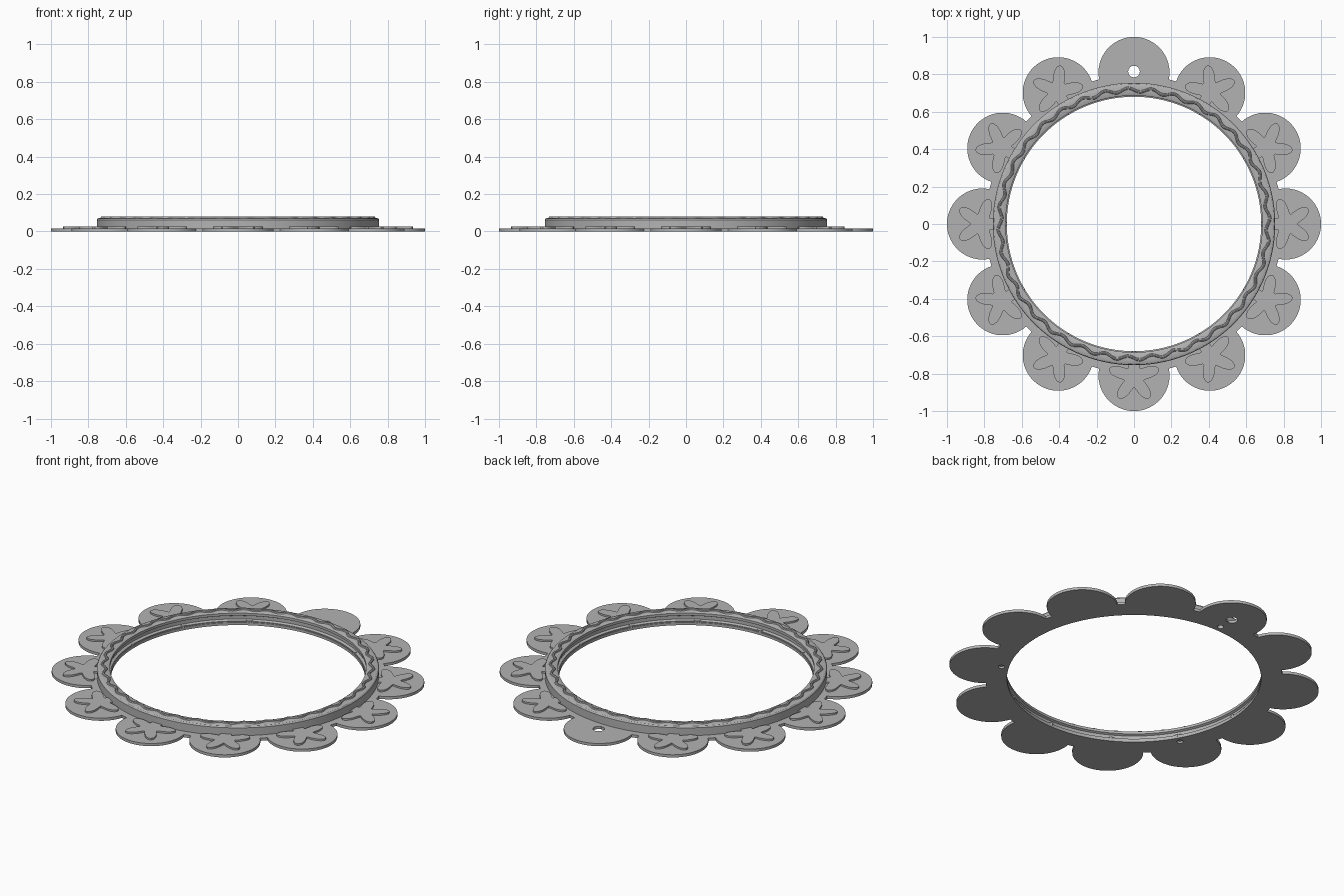
import bpy, bmesh
from math import sin, cos, pi, acos, radians, atan2

if "Cube" in bpy.data.objects:
    bpy.data.objects.remove(bpy.data.objects["Cube"])

PETALS = 12
PETAL_DIST, PETAL_R = 0.81, 0.19
DISC_R, INNER_R = 0.795, 0.68
PLATE_Z, FLOWER_Z = 0.016, 0.026

grey = bpy.data.materials.new("plain grey")
grey.use_nodes = True
grey.diffuse_color = (0.45, 0.45, 0.45, 1)
grey.node_tree.nodes["Principled BSDF"].inputs["Base Color"].default_value = (0.45, 0.45, 0.45, 1)


def make_object(name, bm, smooth=True):
    bmesh.ops.recalc_face_normals(bm, faces=bm.faces)
    mesh = bpy.data.meshes.new(name)
    bm.to_mesh(mesh)
    bm.free()
    mesh.materials.append(grey)
    obj = bpy.data.objects.new(name, mesh)
    bpy.context.collection.objects.link(obj)
    if smooth:
        bpy.ops.object.select_all(action="DESELECT")
        obj.select_set(True)
        bpy.context.view_layer.objects.active = obj
        bpy.ops.object.shade_smooth_by_angle(angle=radians(30))
    return obj


def loft(name, loops):
    """Join closed loops of points in sequence, the last back to the first."""
    bm = bmesh.new()
    rows = [[bm.verts.new(p) for p in loop] for loop in loops]
    n = len(rows[0])
    for a, b in zip(rows, rows[1:] + rows[:1]):
        for i in range(n):
            j = (i + 1) % n
            bm.faces.new((a[i], a[j], b[j], b[i]))
    return make_object(name, bm)


def circle(r, z, n=192):
    return [(r * cos(2 * pi * i / n), r * sin(2 * pi * i / n), z) for i in range(n)]


def cutter(name, x, y, r, depth):
    bm = bmesh.new()
    bmesh.ops.create_cone(bm, cap_ends=True, segments=32, radius1=r, radius2=r, depth=2 * depth)
    bmesh.ops.translate(bm, verts=bm.verts, vec=(x, y, 0))
    obj = make_object(name, bm, False)
    obj.hide_render = True
    obj.hide_set(True)
    return obj


def cut(obj, tool):
    mod = obj.modifiers.new(tool.name, "BOOLEAN")
    mod.operation = "DIFFERENCE"
    mod.solver = "EXACT"
    mod.object = tool


# Scalloped base plate: round petals joined by short arcs of the disc
half = acos((DISC_R**2 - PETAL_DIST**2 - PETAL_R**2) / (2 * PETAL_DIST * PETAL_R))
outline = []
for k in range(PETALS):
    turn = 2 * pi * k / PETALS
    for i in range(33):
        a = half * (i / 16 - 1)
        px, py = PETAL_DIST + PETAL_R * cos(a), PETAL_R * sin(a)
        outline.append((px * cos(turn) - py * sin(turn), px * sin(turn) + py * cos(turn)))
inner = [(INNER_R * cos(atan2(y, x)), INNER_R * sin(atan2(y, x))) for x, y in outline]
plate = loft("petal_plate", [
    [(x, y, 0) for x, y in inner], [(x, y, 0) for x, y in outline],
    [(x, y, PLATE_Z) for x, y in outline], [(x, y, PLATE_Z) for x, y in inner]])

# Raised ring with bevelled rim and a groove around its inner wall
profile = [(0.755, 0.008), (0.755, 0.062), (0.75, 0.069), (0.74, 0.073), (0.695, 0.073),
           (0.686, 0.068), (0.686, 0.053), (0.698, 0.047), (0.698, 0.028), (0.684, 0.022),
           (0.684, 0.008)]
ring = loft("raised_ring", [circle(r, z) for r, z in profile])

# Wavy ridge winding along the top of the ring
N, WAVES = 432, 36
section = [(-0.009, 0.07), (-0.006, 0.079), (0, 0.081), (0.006, 0.079), (0.009, 0.07)]
loops = []
for offset, z in section:
    loop = []
    for i in range(N):
        t = 2 * pi * i / N
        r = 0.717 + 0.01 * sin(WAVES * t) + offset
        loop.append((r * cos(t), r * sin(t), z))
    loops.append(loop)
loft("wavy_ridge", loops)

# Five-lobed flower on every petal but the back one, which carries the hole
for k in range(PETALS):
    if k == PETALS // 4:
        continue
    turn = 2 * pi * k / PETALS
    bm = bmesh.new()
    verts = []
    for i in range(80):
        t = 2 * pi * i / 80
        r = 0.098 + 0.042 * cos(5 * t) 
        a = t + turn + pi
        verts.append(bm.verts.new((PETAL_DIST * 1.01 * cos(turn) + r * cos(a),
                                   PETAL_DIST * 1.01 * sin(turn) + r * sin(a), PLATE_Z - 0.004)))
    face = bm.faces.new(verts)
    top = bmesh.ops.extrude_face_region(bm, geom=[face])
    moved = [v for v in top["geom"] if isinstance(v, bmesh.types.BMVert)]
    bmesh.ops.translate(bm, verts=moved, vec=(0, 0, FLOWER_Z - PLATE_Z + 0.004))
    make_object(f"petal_flower_{k + 1}", bm)

# Hanging hole, and three blind holes in the underside
cut(plate, cutter("hanging_hole_cutter", 0, 0.815, 0.031, 0.1))
for k in range(3):
    a = pi / 2 + 2 * pi * k / 3
    tool = cutter(f"blind_hole_cutter_{k + 1}", 0.72 * cos(a), 0.72 * sin(a), 0.017, 0.05)
    cut(plate, tool)
    cut(ring, tool)
